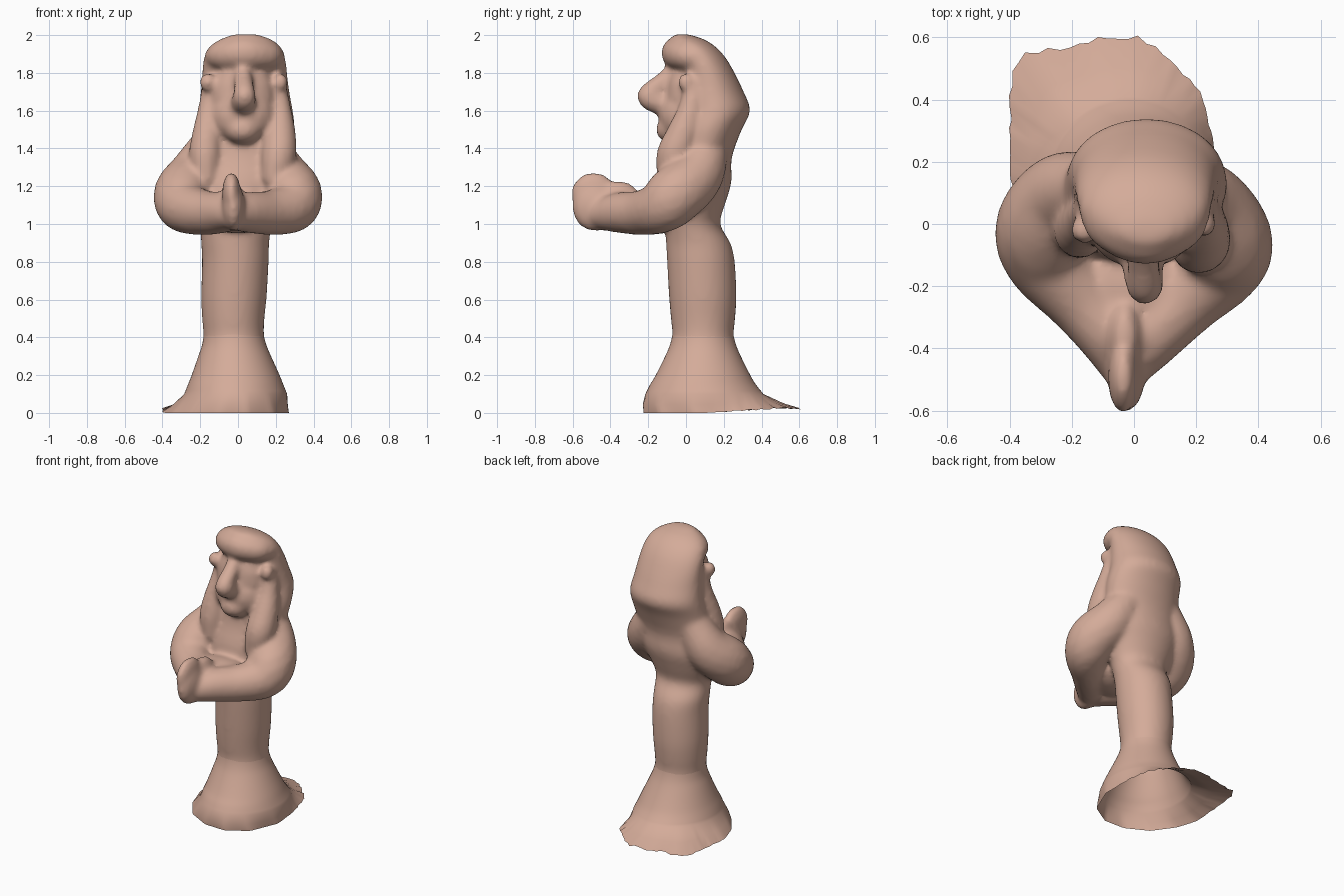
import bpy, bmesh, math, random
from mathutils import Vector

random.seed(4)
clay = bpy.data.materials.new("terracotta_clay")
clay.diffuse_color = (0.66, 0.41, 0.32, 1)
N = 96


def ring(z, x0, x1, y0, y1, n=N):
    """Elliptical cross-section given by its extents."""
    cx, cy, rx, ry = (x0 + x1) / 2, (y0 + y1) / 2, (x1 - x0) / 2, (y1 - y0) / 2
    return [(cx + rx * math.cos(2 * math.pi * i / n), cy + ry * math.sin(2 * math.pi * i / n), z)
            for i in range(n)]


def loft(verts, faces, rings, caps):
    """Skin a stack of rings, appending to plain vertex and face lists."""
    n, o = len(rings[0]), len(verts)
    for r in rings:
        verts.extend(r)
    for k in range(len(rings) - 1):
        a = o + k * n
        for i in range(n):
            j = (i + 1) % n
            faces.append((a + i, a + j, a + n + j, a + n + i))
    if caps:
        top = o + (len(rings) - 1) * n
        faces.append(tuple(range(o + n - 1, o - 1, -1)))
        faces.append(tuple(range(top, top + n)))


def smooth_path(pts, steps):
    """Catmull-Rom interpolation of tuples of any length."""
    p = [Vector(q) for q in pts]
    p = [2 * p[0] - p[1]] + p + [2 * p[-1] - p[-2]]
    out = []
    for a, b, c, d in zip(p, p[1:], p[2:], p[3:]):
        for s in range(steps):
            t = s / steps
            out.append(0.5 * (2 * b + (c - a) * t + (2 * a - 5 * b + 4 * c - d) * t * t
                              + (3 * b - a - 3 * c + d) * t ** 3))
    return out + [p[-2]]


V, F = [], []


def blob(c, r):
    rows = []
    for k in range(9):
        a = math.radians(-80 + 20 * k)
        w = math.cos(a)
        rows.append(ring(c[2] + r[2] * math.sin(a), c[0] - r[0] * w, c[0] + r[0] * w,
                         c[1] - r[1] * w, c[1] + r[1] * w, 20))
    loft(V, F, rows, True)


def coil(pts):
    """Rolled clay coil through (x, y, z, radius) points."""
    for q in smooth_path(pts, 5):
        blob(q[:3], (q[3],) * 3)


def add_object(name, mesh):
    ob = bpy.data.objects.new(name, mesh)
    bpy.context.collection.objects.link(ob)
    mesh.materials.clear()
    mesh.materials.append(clay)
    mesh.polygons.foreach_set("use_smooth", [True] * len(mesh.polygons))
    return ob


# body column, back and hair mass
loft(V, F, [ring(*s) for s in smooth_path([
    (0.36, -0.185, 0.145, -0.08, 0.26), (0.42, -0.183, 0.137, -0.072, 0.252),
    (0.50, -0.19, 0.14, -0.08, 0.26), (0.62, -0.195, 0.152, -0.09, 0.267),
    (0.80, -0.19, 0.162, -0.10, 0.258), (0.90, -0.195, 0.165, -0.105, 0.235),
    (1.00, -0.20, 0.18, -0.11, 0.18), (1.10, -0.24, 0.22, -0.12, 0.205),
    (1.22, -0.27, 0.27, -0.11, 0.24), (1.35, -0.25, 0.28, -0.07, 0.242),
    (1.50, -0.225, 0.30, -0.05, 0.295), (1.60, -0.21, 0.29, -0.03, 0.34),
    (1.70, -0.197, 0.272, -0.03, 0.305), (1.80, -0.19, 0.26, -0.03, 0.257),
    (1.88, -0.18, 0.25, -0.06, 0.21), (1.94, -0.15, 0.225, -0.08, 0.155),
    (1.98, -0.09, 0.17, -0.08, 0.09), (2.005, -0.02, 0.10, -0.06, 0.01)], 3)], True)

# fringe roll over the forehead
coil([(-0.12, 0.05, 1.885, 0.06), (-0.075, -0.01, 1.895, 0.075), (0.035, -0.045, 1.905, 0.087),
      (0.145, -0.01, 1.895, 0.078), (0.19, 0.05, 1.885, 0.06)])

# face, chin, nose and ear
blob((0.025, 0.0, 1.67), (0.17, 0.11, 0.21))
blob((0.025, -0.015, 1.57), (0.17, 0.13, 0.15))
blob((0.025, -0.06, 1.50), (0.10, 0.10, 0.08))
coil([(0.025, -0.075, 1.80, 0.045), (0.03, -0.13, 1.745, 0.052),
      (0.035, -0.20, 1.675, 0.06), (0.025, -0.11, 1.635, 0.07)])
blob((-0.16, -0.02, 1.75), (0.045, 0.045, 0.05))
blob((0.225, 0.0, 1.75), (0.04, 0.045, 0.05))

# hair locks falling on the chest
coil([(0.20, 0.05, 1.74, 0.055), (0.215, 0.025, 1.60, 0.07), (0.22, -0.02, 1.47, 0.088),
      (0.215, -0.065, 1.36, 0.093), (0.19, -0.09, 1.25, 0.065)])
coil([(-0.135, 0.05, 1.74, 0.055), (-0.15, 0.025, 1.60, 0.065), (-0.165, -0.005, 1.47, 0.08),
      (-0.175, -0.025, 1.36, 0.085), (-0.17, -0.05, 1.25, 0.06)])

# arms folded forward
for s in (-1, 1):
    coil([(s * 0.14, 0.12, 1.42, 0.11), (s * 0.23, 0.075 - 0.015 * s, 1.26, 0.14),
          (s * 0.29, -0.03 - 0.02 * s, 1.16, 0.157), (s * 0.28, -0.12 - 0.01 * s, 1.09, 0.138),
          (s * 0.17, -0.24, 1.06, 0.118), (s * 0.07 - 0.01, -0.35, 1.06, 0.108),
          (s * 0.01 - 0.025, -0.45, 1.05, 0.08)])
blob((0, -0.2, 1.06), (0.22, 0.17, 0.11))

# joined hands, palms pressed into an upright blade
blob((-0.025, -0.48, 1.09), (0.062, 0.125, 0.13))
blob((-0.035, -0.49, 1.16), (0.05, 0.12, 0.115))
blob((-0.03, -0.36, 1.13), (0.06, 0.12, 0.10))

# fuse everything into one sculpted skin
raw = bpy.data.meshes.new("raw")
raw.from_pydata(V, [], F)
figure = add_object("figure", raw)
m = figure.modifiers.new("fuse", 'REMESH')
m.mode, m.voxel_size = 'VOXEL', 0.015
m = figure.modifiers.new("soften", 'SMOOTH')
m.factor, m.iterations = 0.5, 10
skin = bpy.data.meshes.new_from_object(figure.evaluated_get(bpy.context.evaluated_depsgraph_get()))
bpy.data.objects.remove(figure)

# open the underside of the column
bm = bmesh.new()
bm.from_mesh(skin)
bmesh.ops.delete(bm, geom=[f for f in bm.faces if f.calc_center_median().z < 0.40], context='FACES')
bm.to_mesh(skin)
bm.free()
add_object("figure", skin)

# flared hollow base with a torn flap spreading to the rear
outline = [(0.27, 0.05), (0.26, 0.25), (0.215, 0.43), (0.14, 0.50), (0.065, 0.58), (0.0, 0.61),
           (-0.1, 0.60), (-0.25, 0.565), (-0.34, 0.56), (-0.40, 0.51), (-0.4, 0.35), (-0.4, 0.15),
           (-0.35, 0.0), (-0.25, -0.14), (-0.1, -0.22), (0.05, -0.225), (0.19, -0.14)]
centre = Vector((-0.02, 0.12))


def floor_point(a):
    """Where the ray at angle a leaves the outline."""
    d = Vector((math.cos(a), math.sin(a)))
    for p, q in zip(outline, outline[1:] + outline[:1]):
        p, q = Vector(p) - centre, Vector(q) - centre
        e = q - p
        den = d.x * e.y - d.y * e.x
        if abs(den) > 1e-9:
            t = (p.x * e.y - p.y * e.x) / den
            u = (p.x * d.y - p.y * d.x) / den
            if t > 0 and -1e-6 <= u <= 1.000001:
                return centre + d * t
    return centre + d * 0.3


edge, mid = [], []
low = ring(0.10, -0.285, 0.26, -0.215, 0.41)
for i, b in enumerate(low):
    f = floor_point(2 * math.pi * i / N)
    back = max(0.0, min(1.0, (f.y - 0.1) / 0.4))
    f = centre + (f - centre) * (1 + random.uniform(-0.03, 0.01) * back)
    edge.append((f.x, f.y, 0.03 * back * random.uniform(0.6, 1.1)))
    mid.append(((b[0] + f.x) / 2, (b[1] + f.y) / 2 - 0.01 * (1 - back), 0.045 + 0.01 * back))
bv, bf = [], []
upper = smooth_path([
    (0.10, -0.285, 0.26, -0.215, 0.41), (0.15, -0.265, 0.24, -0.19, 0.37),
    (0.20, -0.245, 0.22, -0.16, 0.34), (0.30, -0.21, 0.175, -0.11, 0.29),
    (0.36, -0.19, 0.15, -0.085, 0.265), (0.42, -0.181, 0.135, -0.071, 0.25),
    (0.48, -0.178, 0.13, -0.068, 0.247)], 3)
loft(bv, bf, [edge, mid] + [ring(*s) for s in upper], False)
base = bpy.data.meshes.new("flared_base")
base.from_pydata(bv, [], bf)
add_object("flared_base", base)
